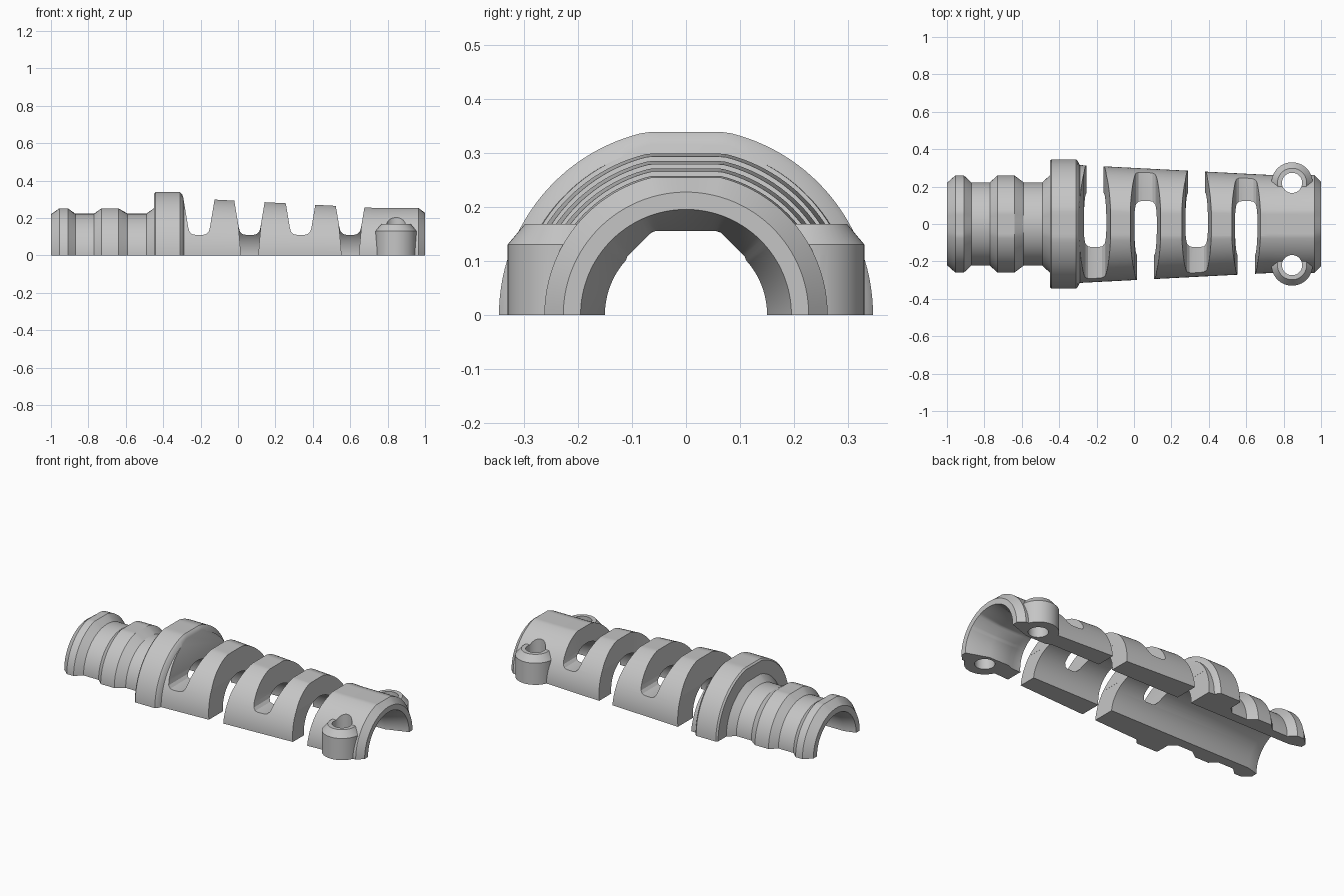
import bpy, bmesh, math

cube = bpy.data.objects.get("Cube")
if cube:
    bpy.data.objects.remove(cube, do_unlink=True)

SEGMENTS = 64
grey = bpy.data.materials.new("plain_grey")
grey.use_nodes = True
colour = (0.56, 0.56, 0.56, 1)
grey.diffuse_color = colour
grey.node_tree.nodes["Principled BSDF"].inputs["Base Color"].default_value = colour


def loft(name, rings):
    """Closed solid through a list of matching rings, normals outward."""
    bm = bmesh.new()
    loops = [[bm.verts.new(p) for p in ring] for ring in rings]
    for a, b in zip(loops, loops[1:]):
        for i in range(len(a)):
            j = (i + 1) % len(a)
            bm.faces.new((a[i], a[j], b[j], b[i]))
    bm.faces.new(loops[0][::-1])
    bm.faces.new(loops[-1])
    bm.normal_update()
    if bm.calc_volume(signed=True) < 0:
        bmesh.ops.reverse_faces(bm, faces=bm.faces)
    mesh = bpy.data.meshes.new(name)
    bm.to_mesh(mesh)
    bm.free()
    obj = bpy.data.objects.new(name, mesh)
    bpy.context.collection.objects.link(obj)
    mesh.materials.append(grey)
    return obj


def angles():
    return [math.pi * i / SEGMENTS for i in range(SEGMENTS + 1)]


def arch(x, arc, depth):
    """Close an arc of (y, z) points with straight legs below the base."""
    points = [(arc[0][0], -depth)] + arc + [(arc[-1][0], -depth)]
    return [(x, y, z) for y, z in points]


def outer_ring(x, r):
    top = r - 0.008 if r > 0.25 else r
    arc = [(r * math.cos(t), min(r * math.sin(t), top)) for t in angles()]
    return arch(x, arc, 0.1)


def bore_ring(x, r, grip):
    """Round bore, or a flat-roofed grip section."""
    arc = []
    for t in angles():
        s, c = math.sin(t), abs(math.cos(t))
        rad = min(0.155 / s, 0.217 / (s + c)) if grip and s > 0.7 else r
        arc.append((rad * math.cos(t), rad * s))
    return arch(x, arc, 0.2)


def disc(x, y, z, r, n=48):
    return [(x + r * math.cos(2 * math.pi * i / n),
             y + r * math.sin(2 * math.pi * i / n), z) for i in range(n)]


def combine(target, other, operation):
    mod = target.modifiers.new(operation, "BOOLEAN")
    mod.operation = operation
    mod.solver = "EXACT"
    mod.object = other
    bpy.context.view_layer.objects.active = target
    bpy.ops.object.modifier_apply(modifier=mod.name)
    bpy.data.objects.remove(other, do_unlink=True)


# Half sleeve: ridged tail, collar, tapering spring section, clamp end
profile = [(-1, .22), (-.955, .26), (-.91, .26), (-.87, .223), (-.77, .223),
           (-.73, .26), (-.64, .26), (-.59, .223), (-.49, .223), (-.45, .26),
           (-.449, .337), (-.44, .346), (-.31, .346), (-.30, .337),
           (-.29, .315), (.73, .262), (.965, .262), (1, .227)]
sleeve = loft("strain_relief_half", [outer_ring(x, r) for x, r in profile])

# Screw bosses on both sides of the clamp end
BOSS_X, BOSS_Y = 0.845, 0.22
for side in (1, -1):
    steps = [(-.15, .11), (.13, .11), (.168, .078)]
    boss = loft("screw_boss", [disc(BOSS_X, side * BOSS_Y, z, r) for z, r in steps])
    combine(sleeve, boss, "UNION")

# Cable bore with a flared mouth at each end
bore = [(-1.05, .20, False), (-.93, .165, False), (.70, .165, False),
        (.74, .15, True), (.87, .15, True), (1, .195, False), (1.05, .21, False)]
combine(sleeve, loft("bore_cutter", [bore_ring(*b) for b in bore]), "DIFFERENCE")

# Flex slots, open alternately towards the back and the front
slot = [(-.1, .4), (-.058, .15), (-.052, .128), (-.038, .114), (-.02, .11),
        (.02, .11), (.038, .114), (.052, .128), (.058, .15), (.1, .4)]
gap = [(-.06, .16), (-.028, -.2), (.028, -.2), (.06, .16)]
for i, cx in enumerate((-.208, .062, .335, .6)):
    side = 1 if i % 2 == 0 else -1
    for shape, y0, y1 in ((slot, -.5, .5), (gap, 0, side * .5)):
        rings = [[(cx + x, y, z) for x, z in shape] for y in (y0, y1)]
        combine(sleeve, loft("slot_cutter", rings), "DIFFERENCE")

# Screw holes
for side in (1, -1):
    rings = [disc(BOSS_X, side * BOSS_Y, z, .054) for z in (-.3, .4)]
    combine(sleeve, loft("hole_cutter", rings), "DIFFERENCE")

# Flat parting face on the base
rings = [[(-2, -1, z), (2, -1, z), (2, 1, z), (-2, 1, z)] for z in (-1, 0)]
combine(sleeve, loft("base_cutter", rings), "DIFFERENCE")

# Smooth curves, sharp edges
bpy.ops.object.select_all(action="DESELECT")
sleeve.select_set(True)
bpy.context.view_layer.objects.active = sleeve
bpy.ops.object.shade_smooth_by_angle(angle=math.radians(25))
